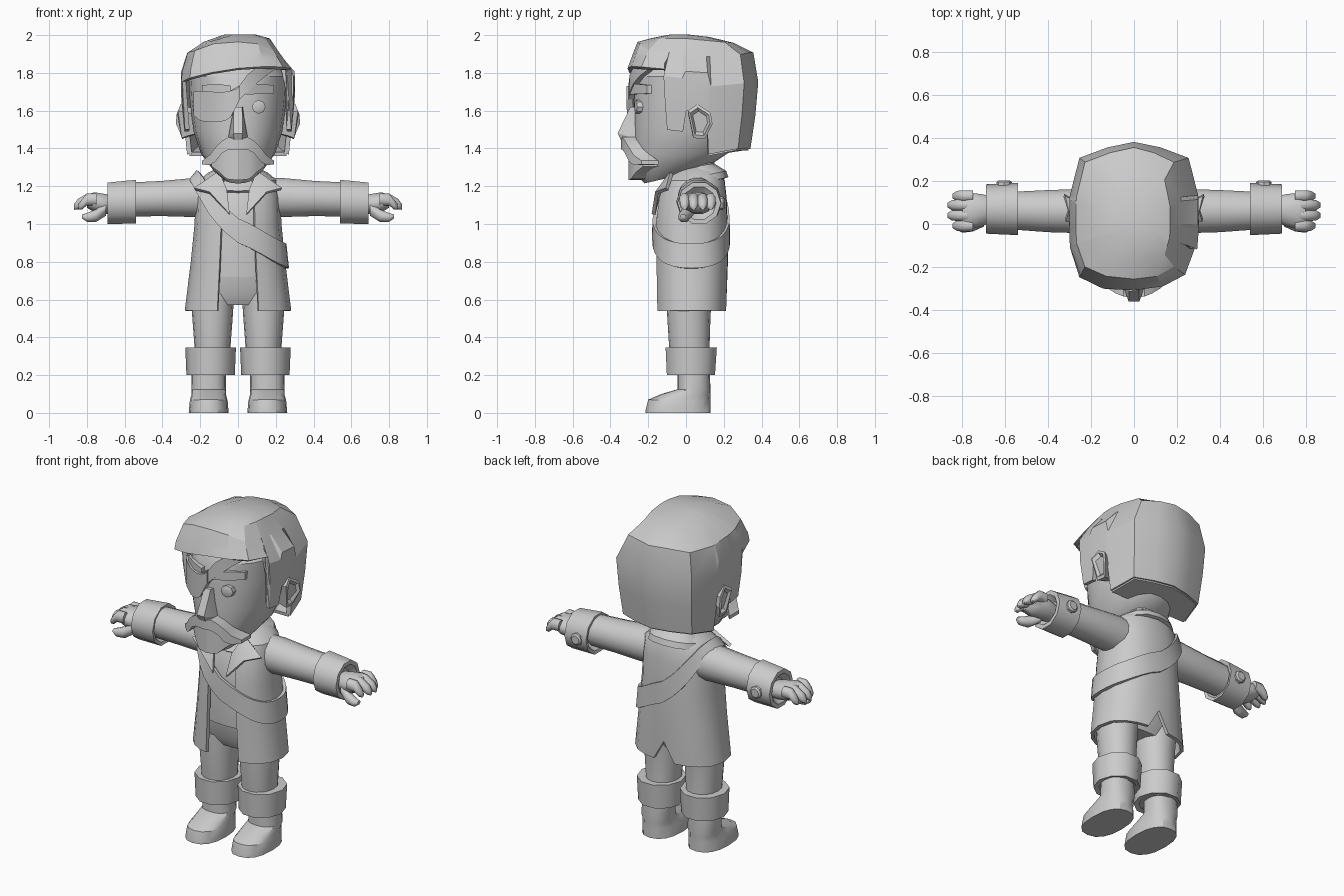
import bpy, bmesh, math
from mathutils import Vector

grey = bpy.data.materials.new("grey")
grey.diffuse_color = (0.6, 0.6, 0.6, 1)


def make(name, verts, faces, thick=0, angle=32):
    """Mesh object with clean normals, optional wall thickness, sharp edges kept."""
    bm = bmesh.new()
    vs = [bm.verts.new(v) for v in verts]
    for f in faces:
        bm.faces.new([vs[i] for i in f])
    bmesh.ops.remove_doubles(bm, verts=bm.verts, dist=0.0005)
    bmesh.ops.recalc_face_normals(bm, faces=bm.faces)
    me = bpy.data.meshes.new(name)
    bm.to_mesh(me)
    bm.free()
    ob = bpy.data.objects.new(name, me)
    bpy.context.collection.objects.link(ob)
    me.materials.append(grey)
    bpy.ops.object.select_all(action='DESELECT')
    bpy.context.view_layer.objects.active = ob
    ob.select_set(True)
    if thick:
        m = ob.modifiers.new("wall", 'SOLIDIFY')
        m.thickness, m.offset = thick, 0
        bpy.ops.object.modifier_apply(modifier="wall")
    bpy.ops.object.shade_smooth_by_angle(angle=math.radians(angle))
    return ob


def grid(name, rings, closed=True, caps=True, thick=0, angle=32):
    """Skin a list of equally long point rings."""
    n = len(rings[0])
    faces = [(r * n + i, r * n + (i + 1) % n, (r + 1) * n + (i + 1) % n, (r + 1) * n + i)
             for r in range(len(rings) - 1) for i in range(n if closed else n - 1)]
    if caps:
        faces += [tuple(range(n)), tuple(range((len(rings) - 1) * n, len(rings) * n))]
    return make(name, [p for r in rings for p in r], faces, thick, angle)


def oval(a, rx, yf, yb, p=2.4):
    """Rounded-box outline point; angle 0 is the front, 90 is +x."""
    s, c = math.sin(math.radians(a)), math.cos(math.radians(a))
    k = lambda v: math.copysign(abs(v) ** (2 / p), v)
    return rx * k(s), (yf + yb) / 2 - (yb - yf) / 2 * k(c)


def stack(name, rings, n=16, cx=0, p=2.4, turn=0, **kw):
    """Vertical loft; ring = (z front, z back, half width, y front, y back)."""
    out = []
    for zf, zb, rx, yf, yb in rings:
        ring = []
        for i in range(n):
            x, y = oval(360 * (i + turn) / n, rx, yf, yb, p)
            ring.append((cx + x, y, zf + (zb - zf) * (y - yf) / (yb - yf)))
        out.append(ring)
    return grid(name, out, **kw)


def limb(name, stations, side, n=12, turn=0.5, **kw):
    """Loft along x; station = (x, y, z, half depth, half height)."""
    return grid(name, [[(side * x, y + ry * math.sin(2 * math.pi * (i + turn) / n),
                         z + rz * math.cos(2 * math.pi * (i + turn) / n)) for i in range(n)]
                       for x, y, z, ry, rz in stations], **kw)


def strip(name, cols, y0, bow, depth, side=1, **kw):
    """Thick band across the face, bowed backwards; column = (x, z top, z bottom)."""
    rings = []
    for x, zt, zb in cols:
        y = y0 + bow * x * x
        rings.append([(side * x, y, zt), (side * x, y, zb),
                      (side * x, y + depth, zb), (side * x, y + depth, zt)])
    return grid(name, rings, angle=25, **kw)


def both(half):
    return [(-x, a, b) for x, a, b in reversed(half) if x > 1e-4] + half


# Head, from chin to skull
stack("head", [
    (1.215, 1.27, .075, -.22, .02), (1.26, 1.32, .135, -.26, .14), (1.36, 1.38, .195, -.275, .23),
    (1.50, 1.48, .235, -.275, .28), (1.65, 1.65, .255, -.275, .31), (1.78, 1.78, .262, -.265, .31),
    (1.9, 1.88, .18, -.18, .24)], n=20, p=2.15)

# Hair: columns (x, y, bottom z, crown z) run from the forehead to the nape
cols = [(0, -.305, 1.81, 1.955), (.14, -.29, 1.81, 1.945), (.245, -.24, 1.80, 1.91),
        (.285, -.115, 1.79, 1.90), (.286, -.11, 1.50, 1.90), (.290, -.02, 1.49, 1.89),
        (.290, .0, 1.60, 1.89), (.288, .11, 1.60, 1.88), (.287, .13, 1.37, 1.88),
        (.245, .30, 1.40, 1.89), (.12, .345, 1.40, 1.90), (0, .37, 1.40, 1.90)]
full = cols + [(-x, y, b, c) for x, y, b, c in reversed(cols[1:-1])]


def hair_point(x, y, z, crown):
    low = max(0, 1.68 - z) / .3
    high = max(0, z - 1.80) / max(crown - 1.80, .01)
    sx = 1 - .10 * low - (.27 if x > 0 else .10) * high
    sy = 1 - .13 * low - (.17 if y < 0 else .07) * high
    return x * sx, .03 + (y - .03) * sy, z


rings = []
for t in (0, .35, .7, 1):
    ring = []
    for x, y, b, c in full:
        if b > 1.7:
            b += (.06 if x > 0 else .16) * x + .01
        ring.append(hair_point(x, y, b + (c - b) * t, c))
    rings.append(ring)
for k, top in ((.72, 1.972), (.35, 1.99), (0, 1.992)):
    rings.append([(.03 + (x - .03) * k, .0 + y * k, top - max(0, y * k) * .1
                   - (.02 if x < -.2 and k > .5 else 0)) for x, y, z in rings[3]])
grid("hair", rings, thick=.025, caps=False, angle=25)
# Underside of the hair at the nape
nape = [p for p, c in zip(rings[0], full) if c[2] < 1.45]
make("hair_underside", nape, [tuple(range(len(nape)))], thick=.02)

# Ears
for s in (1, -1):
    ear = [(.0, 1.60), (.05, 1.635), (.12, 1.59), (.13, 1.53), (.09, 1.45), (.03, 1.455)]
    grid("ear", [[(s * (x - 3 * (z - 1.55) ** 2), .065 + (y - .065) * k + dy, 1.54 + (z - 1.54) * k)
                  for y, z in ear]
                 for x, k, dy in ((.24, .7, 0), (.29, .85, 0), (.325, 1, .01), (.33, .8, .01),
                                  (.315, .6, .01))], angle=20)

# Nose
make("nose", [(-.022, -.295, 1.62), (.022, -.295, 1.62), (-.025, -.362, 1.48), (.025, -.362, 1.48),
              (-.052, -.28, 1.455), (.052, -.28, 1.455), (-.02, -.345, 1.445), (.02, -.345, 1.445),
              (-.03, -.24, 1.62), (.03, -.24, 1.62), (-.05, -.24, 1.45), (.05, -.24, 1.45)],
     [(0, 1, 3, 2), (2, 3, 7, 6), (0, 2, 4), (1, 5, 3), (2, 6, 4), (3, 5, 7), (0, 4, 10, 8),
      (1, 9, 11, 5), (4, 6, 7, 5, 11, 10), (0, 8, 9, 1), (8, 10, 11, 9)], angle=20)

# Moustache and beard
strip("moustache", both([(0, 1.445, 1.395), (.05, 1.46, 1.395), (.085, 1.44, 1.375),
                         (.12, 1.405, 1.33), (.15, 1.365, 1.312), (.19, 1.335, 1.315)]),
      -.345, 3.0, .09)
strip("beard", both([(0, 1.40, 1.232), (.06, 1.40, 1.238), (.10, 1.38, 1.275), (.14, 1.34, 1.305)]),
      -.305, 4.0, .10)

# Eye, brows, eye patch and its strap
grid("eye", [[(.11 + r * math.cos(a * math.pi / 4), y + .2 * r * math.cos(a * math.pi / 4),
               1.62 + r * math.sin(a * math.pi / 4)) for a in range(8)]
             for y, r in ((-.22, .036), (-.265, .036), (-.268, .03))])
for s in (1, -1):
    strip("brow", [(.04, 1.732, 1.685), (.11, 1.742, 1.688), (.19, 1.735, 1.69)], -.30, 2.6, .05, s)
strip("eye_patch", [(-.235, 1.70, 1.575), (-.20, 1.705, 1.545), (-.13, 1.70, 1.54),
                    (-.07, 1.70, 1.545), (-.04, 1.705, 1.565), (-.01, 1.715, 1.62),
                    (.01, 1.73, 1.66)], -.315, 2.7, .035)
strip("patch_strap", [(-.05, 1.70, 1.67), (.01, 1.735, 1.66), (.05, 1.79, 1.70), (.10, 1.83, 1.745),
                      (.15, 1.845, 1.785), (.205, 1.85, 1.825)], -.305, 2.7, .03)

# Neck, shirt and hips
stack("neck", [(1.15, 1.15, .11, -.06, .15), (1.38, 1.38, .10, -.06, .15)])
stack("shirt", [(.72, .72, .215, -.125, .17), (1.0, 1.0, .20, -.14, .18),
                (1.15, 1.15, .19, -.115, .18), (1.27, 1.27, .09, -.05, .15)], n=20)
stack("hips", [(.57, .57, .20, -.07, .11), (.63, .63, .21, -.105, .14),
               (.74, .74, .21, -.122, .17)], n=20)

# Coat: open in front, slit at the back
coat = [(.54, .272, -.15, .205), (.80, .24, -.155, .212), (1.0, .22, -.158, .21),
        (1.14, .215, -.14, .205), (1.225, .20, -.11, .195), (1.265, .15, -.06, .18),
        (1.29, .10, -.03, .15)]


def coat_size(z):
    for a, b in zip(coat, coat[1:]):
        if z <= b[0]:
            t = max(0, (z - a[0]) / (b[0] - a[0]))
            return [u + (v - u) * t for u, v in zip(a[1:], b[1:])]
    return coat[-1][1:]


angles = [19, 32, 48, 66, 90, 114, 136, 154, 169]
angles = angles + [180] + [360 - a for a in reversed(angles)]
rows = []
for r, (z, rx, yf, yb) in enumerate(coat):
    row = []
    for a in angles:
        zz = .66 if r == 0 and a == 180 else z
        row.append((*oval(a, rx, yf, yb), zz))
    rows.append(row)
grid("coat", rows, closed=False, caps=False, thick=.02)

# Collar and lapels
stack("collar", [(1.17, 1.245, .165, -.115, .215), (1.21, 1.275, .155, -.09, .205),
                 (1.25, 1.32, .10, -.06, .13)], caps=False, thick=.02)
for s in (1, -1):
    flap = [(.10, -.075, 1.275), (.23, -.10, 1.185), (.15, -.155, 1.165), (.045, -.172, 1.05),
            (.06, -.14, 1.18)]
    make("lapel", [(s * x, y, z) for x, y, z in flap], [(0, 1, 2), (0, 2, 4), (4, 2, 3)], thick=.02)

# Sash around the chest, over one shoulder
knots = [(-1, 1.255), (-.87, 1.215), (-.5, 1.10), (0, .965), (.7, .865), (1, .83)]
band = [[], [], []]
for i in range(32):
    a = 360 * i / 32
    s = math.sin(math.radians(a))
    for (s0, z0), (s1, z1) in zip(knots, knots[1:]):
        if s0 - 1e-6 <= s <= s1 + 1e-6:
            z = z0 + (z1 - z0) * (s - s0) / (s1 - s0)
    half = .065 if s > -.5 else .065 - .08 * (-.5 - s)
    for k in (-1, 0, 1):
        rx, yf, yb = coat_size(z + k * half)
        rx = max(rx, .215 - .02 * k) if s < 0 else rx
        band[k + 1].append((*oval(a, rx + .016, yf - .012, yb + .012), z + k * half))
grid("sash", band, caps=False, thick=.02)

for s in (1, -1):
    # Arm, cuff and button
    limb("arm", [(.12, .06, 1.14, .10, .11), (.24, .06, 1.14, .105, .105),
                 (.40, .06, 1.135, .10, .095), (.56, .062, 1.13, .09, .092)], s, n=16)
    limb("arm_cuff", [(.60, .07, 1.115, .07, .07), (.545, .07, 1.115, .10, .10),
                      (.54, .07, 1.118, .122, .122), (.69, .07, 1.11, .115, .115),
                      (.69, .07, 1.11, .09, .09), (.66, .07, 1.11, .06, .06)], s, n=10, angle=40)
    grid("cuff_button", [[(s * (.605 + r * math.cos(i * math.pi / 4)), y,
                           1.11 + r * math.sin(i * math.pi / 4)) for i in range(8)]
                         for y, r in ((.16, .036), (.195, .036), (.203, .026))])
    # Hand with fingers and thumb
    limb("palm", [(.65, .07, 1.10, .055, .05), (.70, .065, 1.105, .075, .055),
                  (.76, .06, 1.115, .088, .055), (.80, .06, 1.12, .08, .035)], s, angle=60)
    for y, tip in ((-.008, .845), (.04, .868), (.088, .868), (.13, .845)):
        limb("finger", [(.75, y, 1.13, .028, .034), (.80, y, 1.13, .029, .034),
                        (tip - .02, y, 1.105, .026, .03), (tip, y, 1.09, .012, .016)],
             s, n=8, angle=60)
    limb("thumb", [(.70, .02, 1.08, .035, .04), (.75, -.005, 1.045, .032, .036),
                   (.80, -.015, 1.035, .028, .025), (.825, -.015, 1.04, .014, .012)],
         s, n=8, angle=60)
    # Leg, boot cuff and boot
    stack("leg", [(.20, .20, .088, -.07, .13), (.36, .36, .096, -.09, .125),
                  (.52, .52, .108, -.10, .13), (.63, .63, .115, -.105, .14)], cx=s * .135, p=2.1)
    stack("boot_cuff", [(.26, .26, .08, -.06, .12), (.205, .205, .095, -.08, .13),
                        (.20, .20, .128, -.108, .16), (.345, .345, .134, -.115, .17),
                        (.345, .345, .095, -.09, .13)], cx=s * .145, n=10, p=2, turn=.5, angle=40)
    stack("boot", [(0, 0, .106, -.215, .13), (.02, .02, .104, -.213, .13), (.07, .06, .10, -.20, .13),
                   (.10, .09, .092, -.13, .13), (.125, .12, .092, -.045, .13),
                   (.23, .23, .09, -.045, .125)], cx=s * .155)
